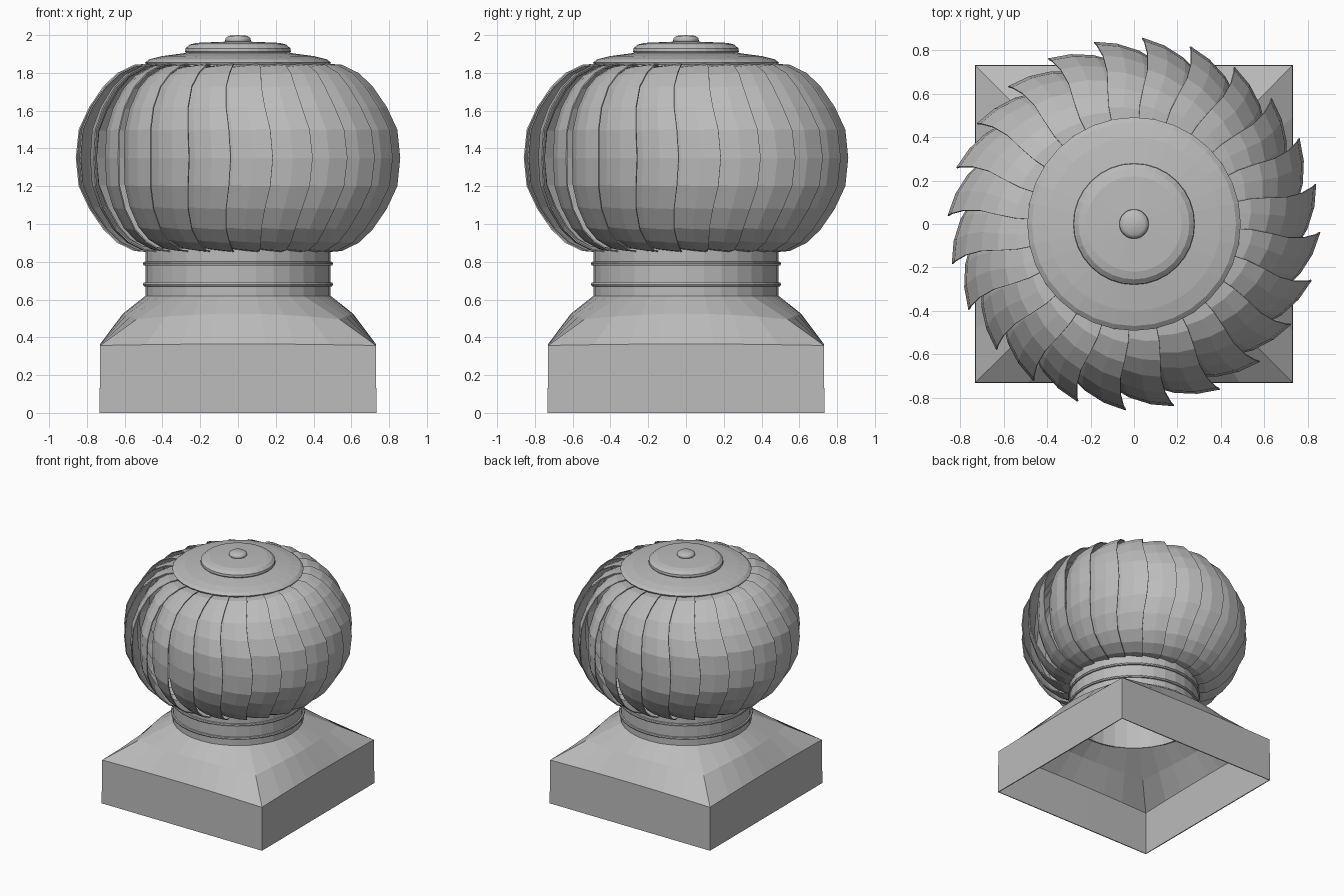
import bpy, bmesh, math

if "Cube" in bpy.data.objects:
    bpy.data.objects.remove(bpy.data.objects["Cube"], do_unlink=True)

SEGMENTS = 32
VANES = 24

metal = bpy.data.materials.new("galvanised_grey")
metal.use_nodes = True
GREY = (0.5, 0.5, 0.5, 1)
metal.diffuse_color = GREY
metal.node_tree.nodes["Principled BSDF"].inputs["Base Color"].default_value = GREY


def add_object(name, bm, recalc=True):
    if recalc:
        bmesh.ops.recalc_face_normals(bm, faces=bm.faces)
    mesh = bpy.data.meshes.new(name)
    bm.to_mesh(mesh)
    bm.free()
    mesh.materials.append(metal)
    obj = bpy.data.objects.new(name, mesh)
    bpy.context.collection.objects.link(obj)
    return obj


def bridge(bm, lower, upper, closed=True):
    """Join two rows of vertices with quads."""
    n = len(lower)
    for i in range(n if closed else n - 1):
        j = (i + 1) % n
        bm.faces.new((lower[i], lower[j], upper[j], upper[i]))


def lathe(name, profile):
    """Revolve (radius, height) points about z."""
    bm = bmesh.new()
    rings = []
    for r, z in profile:
        rings.append([bm.verts.new((r * math.cos(a), r * math.sin(a), z))
                      for a in (math.tau * i / SEGMENTS for i in range(SEGMENTS))])
    for lower, upper in zip(rings, rings[1:]):
        bridge(bm, lower, upper)
    bmesh.ops.remove_doubles(bm, verts=bm.verts, dist=0.0001)
    return add_object(name, bm)


def thicken(obj, amount):
    mod = obj.modifiers.new("sheet_thickness", "SOLIDIFY")
    mod.thickness = amount
    mod.offset = -1


# Base: open square skirt flowing into a round collar
def base_ring(bm, blend, z, corner_drop=0.0, half=0.73):
    ring = []
    for i in range(SEGMENTS):
        a = math.tau * i / SEGMENTS
        c, s = math.cos(a), math.sin(a)
        big = max(abs(c), abs(s))
        square = half / big
        corner = (1 / big - 1) / (math.sqrt(2) - 1)
        r = square + (0.49 - square) * blend
        ring.append(bm.verts.new((r * c, r * s, z - corner_drop * corner)))
    return ring


bm = bmesh.new()
rings = [base_ring(bm, 0, 0, half=0.733),
         base_ring(bm, 0, 0.365, 0.008),
         base_ring(bm, 0.5, 0.525, 0.03),
         base_ring(bm, 1, 0.62)]
for lower, upper in zip(rings, rings[1:]):
    bridge(bm, lower, upper)
thicken(add_object("square_base", bm), 0.008)

# Neck pipe with two raised beads
lathe("neck", [(0.49, 0.61), (0.49, 0.87), (0.48, 0.87), (0.48, 0.61), (0.49, 0.61)])
for name, z in (("lower_bead", 0.68), ("upper_bead", 0.79)):
    lathe(name, [(0.485, z - 0.012), (0.5, z - 0.009), (0.503, z),
                 (0.5, z + 0.009), (0.485, z + 0.012)])

# Turbine vanes: overlapping curved strips, each tip standing proud of the next
half_profile = [(0.86, 0), (0.845, 0.15), (0.79, 0.27), (0.715, 0.38),
                (0.64, 0.45), (0.55, 0.493), (0.46, 0.5)]
profile = [(r, -h) for r, h in reversed(half_profile[1:])] + half_profile
columns = [(0, 0), (7, 0.025), (14, 0.06), (20, 0.1)]
bm = bmesh.new()
for k in range(VANES):
    tip = 87.4 + k * 360 / VANES
    rows = []
    for r, h in profile:
        sweep = 2.5 * math.sin(math.pi * min(1, abs(h) / 0.5) ** 2)
        fullness = 0.2 + 0.8 * (r - 0.46) / 0.4
        row = []
        for turn, drop in columns:
            a = math.radians(tip - sweep - turn)
            radius = r - drop * fullness
            z = 1.35 + h * (1 - drop * 0.4)
            row.append(bm.verts.new((radius * math.cos(a), radius * math.sin(a), z)))
        rows.append(row)
    for lower, upper in zip(rows, rows[1:]):
        bridge(bm, upper, lower, closed=False)
bm.normal_update()
vanes = add_object("turbine_vanes", bm, recalc=False)
thicken(vanes, 0.007)

# Stepped crown
lathe("crown_plate", [(0, 1.842), (0.485, 1.842), (0.492, 1.855), (0.47, 1.872),
                      (0.4, 1.889), (0.28, 1.905), (0, 1.908)])
lathe("crown_dome", [(0, 1.9), (0.272, 1.9), (0.28, 1.912), (0.278, 1.93),
                     (0.255, 1.95), (0.22, 1.959), (0, 1.968)])
knob = lathe("crown_knob", [(0, 1.958), (0.058, 1.958), (0.068, 1.97), (0.066, 1.985),
                            (0.05, 1.996), (0, 2.0)])
for poly in knob.data.polygons:
    poly.use_smooth = True
